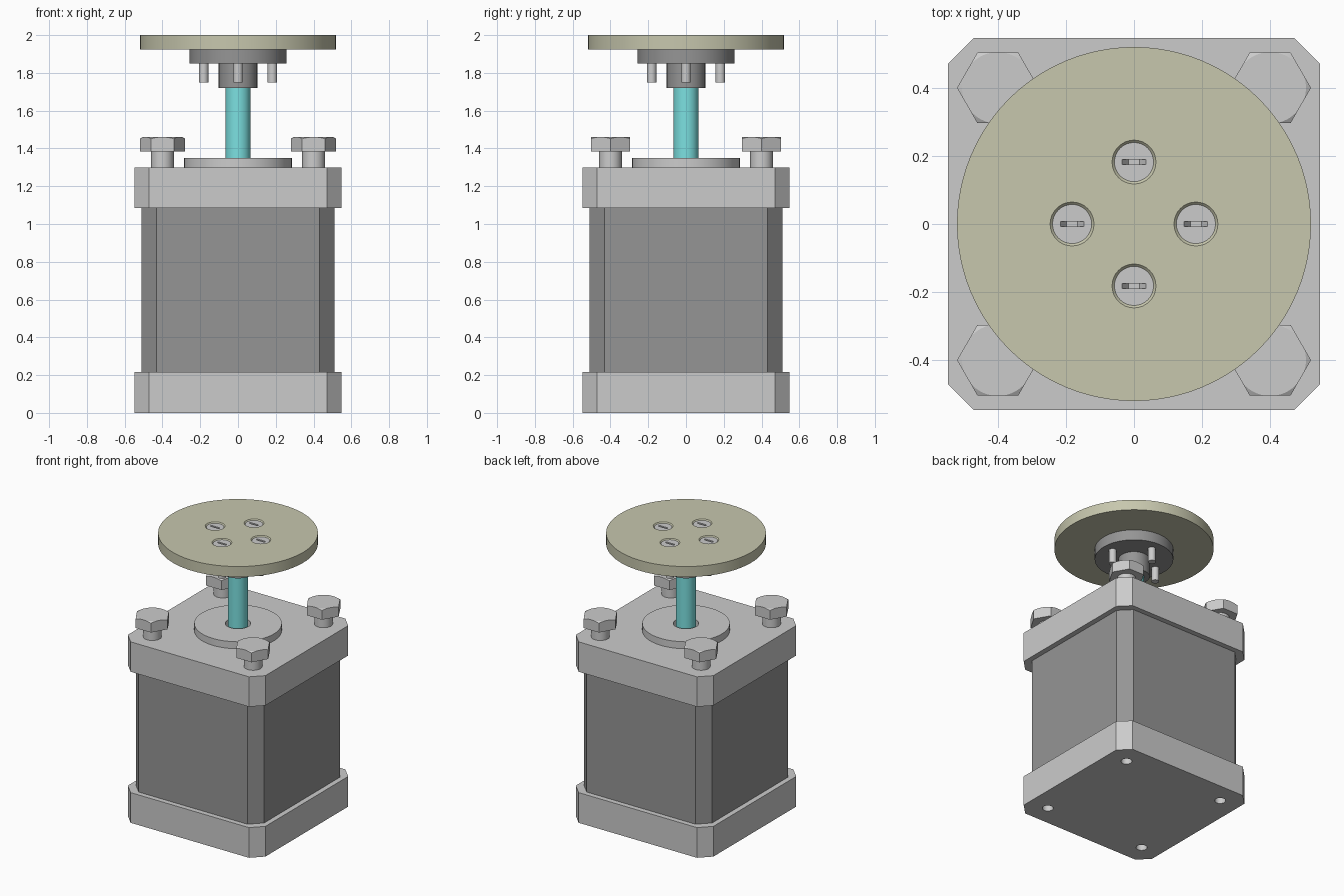
import bpy, bmesh, math

if "Cube" in bpy.data.objects:
    bpy.data.objects.remove(bpy.data.objects["Cube"])


def finish(bm, name, color=None):
    bmesh.ops.recalc_face_normals(bm, faces=bm.faces)
    me = bpy.data.meshes.new(name)
    bm.to_mesh(me)
    bm.free()
    ob = bpy.data.objects.new(name, me)
    bpy.context.collection.objects.link(ob)
    if color:
        mat = bpy.data.materials.get(color[0]) or bpy.data.materials.new(color[0])
        mat.diffuse_color = (*color[1], 1)
        mat.use_nodes = True
        mat.node_tree.nodes["Principled BSDF"].inputs["Base Color"].default_value = mat.diffuse_color
        me.materials.append(mat)
    return ob


def lathe(name, profile, color=None, seg=64, at=(0, 0), phase=0.0):
    """Revolve (radius, z) points about the vertical axis; ends on the axis close the solid."""
    bm = bmesh.new()
    rings = []
    for r, z in profile:
        n = 1 if r == 0 else seg
        angles = [2 * math.pi * i / seg + phase for i in range(n)]
        rings.append([bm.verts.new((at[0] + r * math.cos(a), at[1] + r * math.sin(a), z)) for a in angles])
    for lo, hi in zip(rings, rings[1:]):
        for i in range(seg):
            j = (i + 1) % seg
            if len(lo) == 1:
                bm.faces.new((lo[0], hi[i], hi[j]))
            elif len(hi) == 1:
                bm.faces.new((lo[i], lo[j], hi[0]))
            else:
                bm.faces.new((lo[i], lo[j], hi[j], hi[i]))
    return finish(bm, name, color)


def cylinder(name, r, z0, z1, color=None, seg=64, at=(0, 0)):
    return lathe(name, [(0, z0), (r, z0), (r, z1), (0, z1)], color, seg, at)


def chamfered_block(name, h, c, z0, z1, color=None):
    """Square block of half width h with corner chamfers that start at c."""
    bm = bmesh.new()
    pts = [(h, -c), (h, c), (c, h), (-c, h), (-h, c), (-h, -c), (-c, -h), (c, -h)]
    face = bm.faces.new([bm.verts.new((x, y, z0)) for x, y in pts])
    top = bmesh.ops.extrude_face_region(bm, geom=[face])["geom"]
    bmesh.ops.translate(bm, vec=(0, 0, z1 - z0), verts=[v for v in top if isinstance(v, bmesh.types.BMVert)])
    return finish(bm, name, color)


def slot_cutter(length, width, depth, z, turned):
    """Tapered slot, narrow at the bottom."""
    bm = bmesh.new()
    bmesh.ops.create_cube(bm, size=1)
    for v in bm.verts:
        taper = 0.4 if v.co.z < 0 else 1.0
        x, y = v.co.x * length * taper, v.co.y * width
        v.co = (y, x, z + v.co.z * depth) if turned else (x, y, z + v.co.z * depth)
    return finish(bm, "slot_cutter")


def boolean(ob, cutters, op="DIFFERENCE"):
    bpy.context.view_layer.objects.active = ob
    for cut in cutters:
        cut.hide_render = True
        mod = ob.modifiers.new("cut", "BOOLEAN")
        mod.object, mod.operation, mod.solver = cut, op, "EXACT"
        bpy.ops.object.modifier_apply(modifier=mod.name)
        bpy.data.objects.remove(cut)


def smooth(ob):
    bpy.ops.object.select_all(action="DESELECT")
    ob.select_set(True)
    bpy.context.view_layer.objects.active = ob
    bpy.ops.object.shade_smooth_by_angle(angle=math.radians(25))


def repeat(ob, spots):
    """Place the part at every spot, sharing one mesh."""
    ob.location = (*spots[0], 0)
    for x, y in spots[1:]:
        copy = ob.copy()
        copy.location = (x, y, 0)
        bpy.context.collection.objects.link(copy)


DARK = ("dark_metal", (0.30, 0.30, 0.30))
OLIVE = ("olive", (0.57, 0.57, 0.42))
CYAN = ("cyan", (0.2, 0.75, 0.75))
CORNERS = [(x, y) for x in (-0.4, 0.4) for y in (-0.4, 0.4)]
S = 0.182
CROSS = [(S, 0), (0, S), (-S, 0), (0, -S)]

# motor housing
chamfered_block("motor_body", 0.51, 0.432, 0.217, 1.085, DARK)
bottom_cap = chamfered_block("bottom_cap", 0.547, 0.47, 0, 0.217)
boolean(bottom_cap, [cylinder("hole", 0.036, -0.1, 0.2, seg=32, at=p) for p in CORNERS])
smooth(bottom_cap)
top_cap = chamfered_block("top_cap", 0.547, 0.47, 1.085, 1.30)
boolean(top_cap, [cylinder("bore", 0.083, 1.15, 1.5)])
smooth(top_cap)

# raised ring around the shaft
smooth(lathe("pilot_ring", [(0.083, 1.29), (0.285, 1.29), (0.285, 1.35), (0.083, 1.35), (0.083, 1.29)]))

# shaft and flange hub
smooth(cylinder("shaft", 0.066, 1.1, 1.9, CYAN))
smooth(lathe("flange_hub", [(0, 1.72), (0.102, 1.72), (0.102, 1.85), (0.257, 1.85), (0.257, 1.925), (0, 1.925)], DARK))

# disc with countersunk holes
disc = cylinder("disc", 0.52, 1.925, 2.0, OLIVE, seg=96)
sink = [(0, 1.9), (0.03, 1.9), (0.03, 1.9655), (0.0745, 2.01), (0, 2.01)]
boolean(disc, [lathe("sink", sink, seg=32, at=p) for p in CROSS])
smooth(disc)

# cross-head screws through disc and flange
screw = lathe("disc_screw", [(0, 1.75), (0.025, 1.75), (0.025, 1.96), (0.0575, 1.993), (0, 1.993)], seg=32)
boolean(screw, [slot_cutter(0.08, 0.014, 0.036, 1.983, t) for t in (False, True)])
smooth(screw)
repeat(screw, CROSS)

# hex bolts in the corners, heads chamfered by a cone
head = lathe("bolt_head", [(0, 1.385), (0.12, 1.385), (0.12, 1.46), (0, 1.46)], seg=6)
cone = [(0, 1.3), (0.16, 1.3), (0.16, 1.428), (0.1, 1.463), (0, 1.463)]
boolean(head, [lathe("cone", cone)], "INTERSECT")
smooth(head)
repeat(head, CORNERS)
shank = cylinder("bolt_shank", 0.06, 1.15, 1.386, seg=32)
smooth(shank)
repeat(shank, CORNERS)
